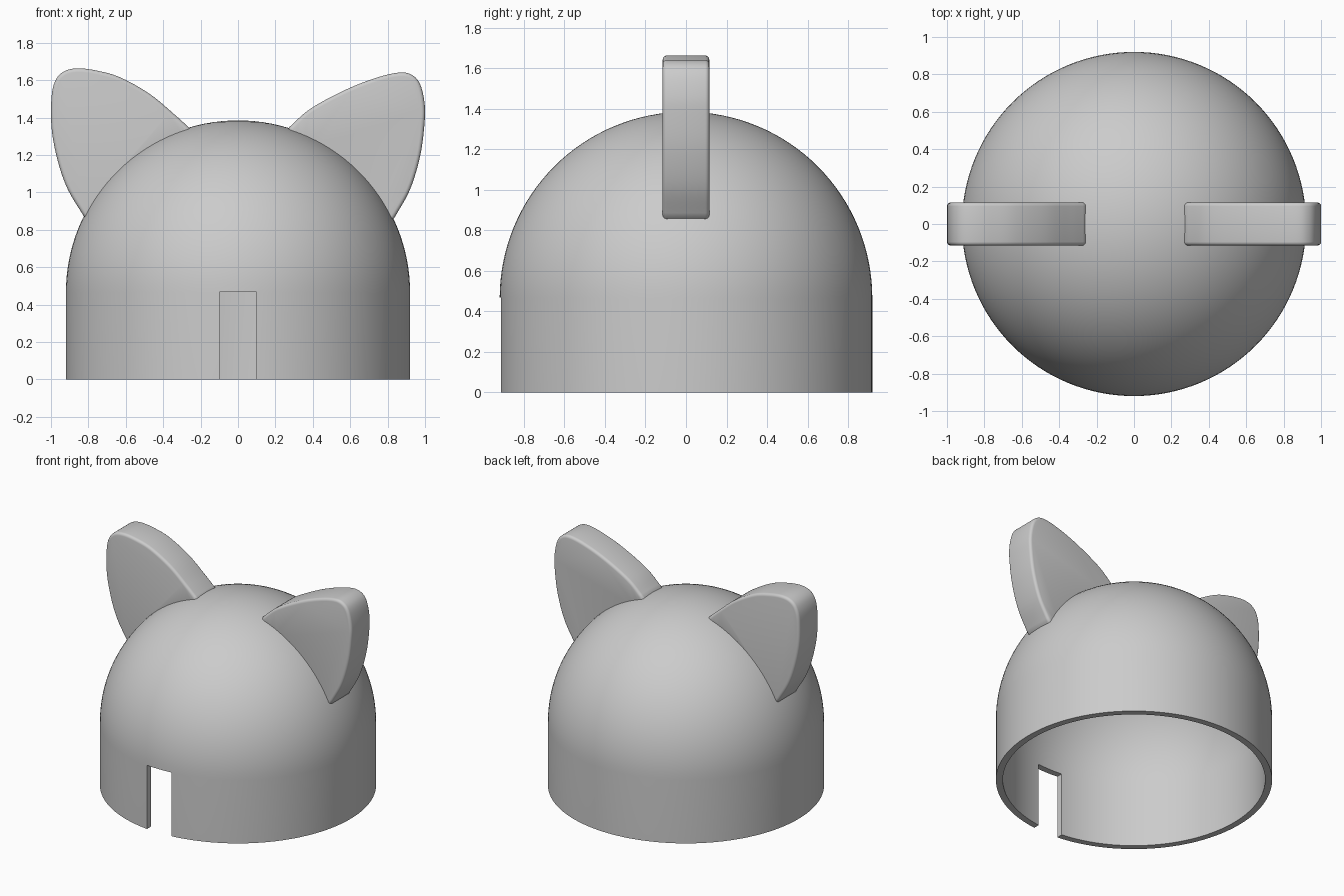
import bpy, bmesh
from math import sin, cos, pi, atan2, radians
from mathutils import Vector

RADIUS, WALL, BASE = 0.92, 0.046, 0.465   # dome radius, shell thickness, cylinder height
EAR_HALF = 0.115                          # half thickness of an ear

if "Cube" in bpy.data.objects:
    bpy.data.objects.remove(bpy.data.objects["Cube"])

grey = bpy.data.materials.new("light grey")
grey.use_nodes = True
grey.diffuse_color = (0.6, 0.6, 0.6, 1)
grey.node_tree.nodes["Principled BSDF"].inputs["Base Color"].default_value = (0.6, 0.6, 0.6, 1)


def make_object(name, bm):
    bmesh.ops.recalc_face_normals(bm, faces=bm.faces)
    mesh = bpy.data.meshes.new(name)
    bm.to_mesh(mesh)
    bm.free()
    mesh.materials.append(grey)
    obj = bpy.data.objects.new(name, mesh)
    bpy.context.collection.objects.link(obj)
    return obj


def activate(obj):
    bpy.ops.object.select_all(action='DESELECT')
    obj.select_set(True)
    bpy.context.view_layer.objects.active = obj


def smooth(obj):
    activate(obj)
    bpy.ops.object.shade_smooth_by_angle(angle=radians(35))


def shell_profile(r, steps=32):
    """Straight wall topped by a quarter circle, from the rim to the crown."""
    arc = [(r * cos(pi / 2 * i / steps), BASE + r * sin(pi / 2 * i / steps)) for i in range(steps)]
    return [(r, 0)] + arc + [(0, BASE + r)]


# Hollow dome, lathed round the z axis
bm = bmesh.new()
outline = shell_profile(RADIUS) + shell_profile(RADIUS - WALL)[::-1]
verts = [bm.verts.new((x, 0, z)) for x, z in outline]
crown = len(outline) // 2
edges = [bm.edges.new((verts[i], verts[(i + 1) % len(verts)]))
         for i in range(len(verts)) if i != crown - 1]
bmesh.ops.spin(bm, geom=verts + edges, cent=(0, 0, 0), axis=(0, 0, 1),
               angle=2 * pi, steps=128)
bmesh.ops.remove_doubles(bm, verts=bm.verts, dist=0.0001)
dome = make_object("dome_shell", bm)

# Doorway slot in the front wall
bm = bmesh.new()
bmesh.ops.create_cube(bm, size=1)
bmesh.ops.scale(bm, vec=(0.2, 0.4, 0.668), verts=bm.verts)
bmesh.ops.translate(bm, vec=(0, -0.9, 0.134), verts=bm.verts)
cutter = make_object("doorway_cutter", bm)
cutter.hide_render = True
cut = dome.modifiers.new("doorway", 'BOOLEAN')
cut.operation, cut.solver, cut.object = 'DIFFERENCE', 'EXACT', cutter
activate(dome)
bpy.ops.object.modifier_apply(modifier=cut.name)
bpy.data.objects.remove(cutter)
smooth(dome)


def curve_through(points, steps=6):
    """Catmull-Rom curve through the points."""
    p = [Vector(q) for q in points]
    p = [2 * p[0] - p[1]] + p + [2 * p[-1] - p[-2]]
    out = []
    for a, b, c, d in zip(p, p[1:], p[2:], p[3:]):
        for i in range(steps):
            t = i / steps
            out.append(0.5 * (2 * b + (c - a) * t + (2 * a - 5 * b + 4 * c - d) * t ** 2
                              + (3 * b - a - 3 * c + d) * t ** 3))
    return out + [p[-2]]


def make_ear(name, points):
    """Rounded ear slab whose foot follows the dome, hidden inside the shell."""
    rim = curve_through(points)
    centre = Vector((0, BASE))
    a0, a1 = (atan2(q.y - BASE, q.x) for q in (rim[-1], rim[0]))
    foot = [centre + 0.885 * Vector((cos(a), sin(a)))
            for a in (a0 + (a1 - a0) * i / 16 for i in range(17))]
    bm = bmesh.new()
    front = bm.faces.new([bm.verts.new((q.x, -EAR_HALF, q.y)) for q in rim + foot])
    back = bmesh.ops.extrude_face_region(bm, geom=[front], use_keep_orig=True)["geom"]
    bmesh.ops.translate(bm, vec=(0, 2 * EAR_HALF, 0),
                        verts=[g for g in back if isinstance(g, bmesh.types.BMVert)])
    # soften the edges round both flat sides
    bmesh.ops.recalc_face_normals(bm, faces=bm.faces)
    edges = [e for e in bm.edges if abs(e.verts[0].co.y - e.verts[1].co.y) < 0.001]
    bmesh.ops.bevel(bm, geom=edges, offset=0.02, segments=4, profile=0.5, affect='EDGES')
    smooth(make_object(name, bm))


# The two ears lean slightly differently
make_ear("right_ear", [(-0.26, 1.345), (-0.34, 1.417), (-0.47, 1.525), (-0.63, 1.615),
                       (-0.76, 1.652), (-0.86, 1.663), (-0.93, 1.647), (-0.975, 1.6),
                       (-0.997, 1.51), (-0.996, 1.337), (-0.963, 1.166), (-0.91, 1.016),
                       (-0.823, 0.87)])
make_ear("left_ear", [(0.273, 1.348), (0.39, 1.449), (0.58, 1.551), (0.75, 1.616),
                      (0.87, 1.641), (0.935, 1.625), (0.975, 1.575), (0.997, 1.48),
                      (0.998, 1.38), (0.975, 1.2), (0.92, 1.016), (0.834, 0.86)])
